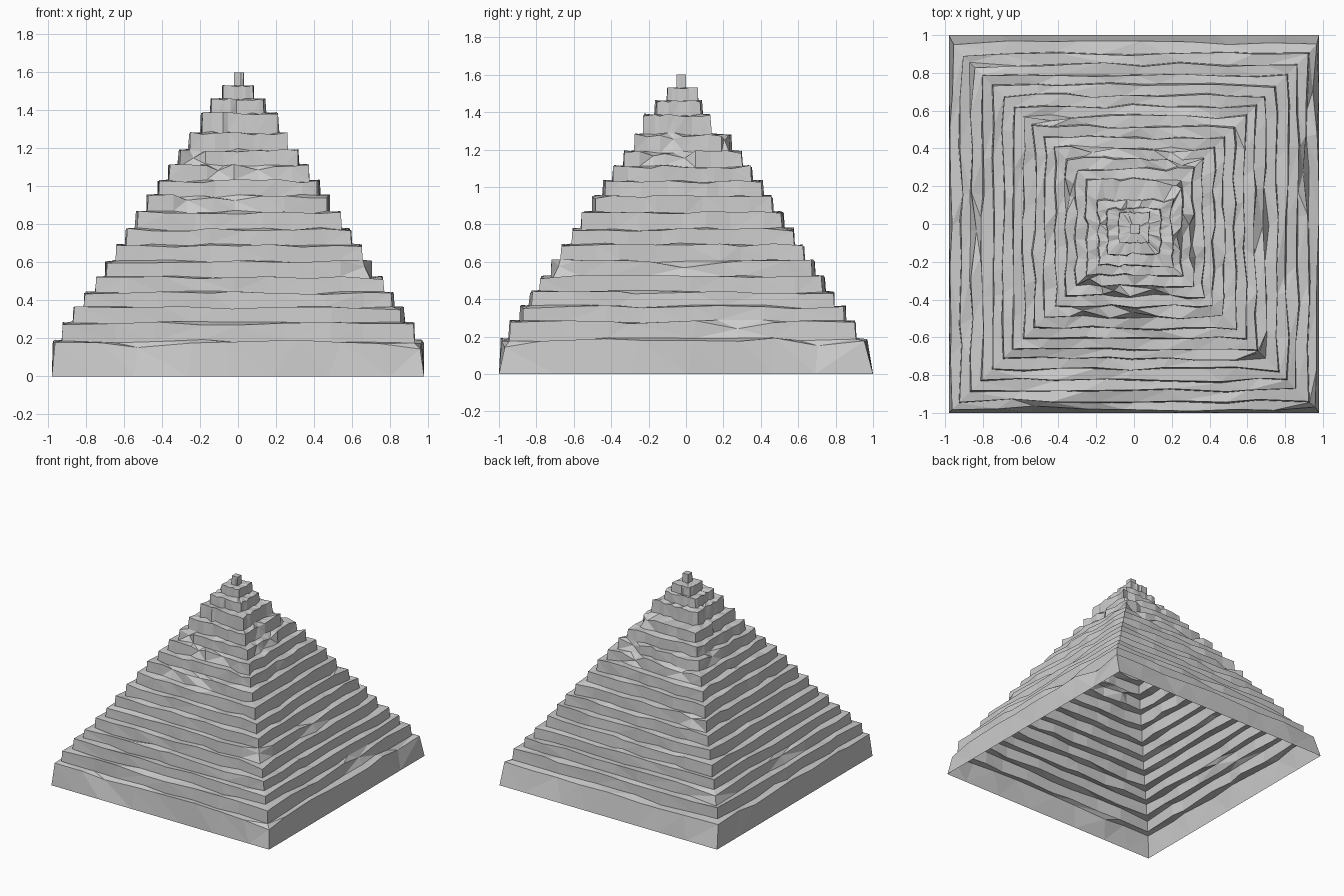
import bpy, bmesh, random

if "Cube" in bpy.data.objects:
    bpy.data.objects.remove(bpy.data.objects["Cube"])

random.seed(4)
N = 8  # segments along each side of a course

# Course tops (z) and extents: x min, x max, y min, y max
courses = [(0.185, -0.965, 0.975, -0.985, 0.96)]
tops = [0.28, 0.36, 0.44, 0.52, 0.605, 0.69, 0.775, 0.865, 0.95, 1.03, 1.11, 1.19, 1.28]
for i, z in enumerate(tops):
    h = 0.915 - i * 0.0555
    courses.append((z, -h, h + 0.005, -h - 0.02, h - 0.015))
courses += [(1.385, -0.19, 0.20, -0.22, 0.12),
            (1.46, -0.14, 0.14, -0.16, 0.08),
            (1.53, -0.08, 0.08, -0.10, 0.06),
            (1.60, -0.02, 0.03, -0.05, 0.00)]


def outline(ext):
    """Points around a rectangle with the outward direction of each."""
    x0, x1, y0, y1 = ext
    corners = [(x0, y0), (x1, y0), (x1, y1), (x0, y1)]
    outs = [(0, -1), (1, 0), (0, 1), (-1, 0)]
    pts = []
    for s in range(4):
        a, b = corners[s], corners[(s + 1) % 4]
        for k in range(N):
            t = k / N
            if k:
                t += random.uniform(-0.3, 0.3) / N
            o = outs[s]
            if k == 0:
                p = outs[s - 1]
                o = (o[0] + p[0], o[1] + p[1])
            pts.append((a[0] + (b[0] - a[0]) * t, a[1] + (b[1] - a[1]) * t, o))
    return pts


def ring(bm, pts, z, push, dz):
    verts = []
    for (x, y, o), d, e in zip(pts, push, dz):
        verts.append(bm.verts.new((max(-0.98, min(0.98, x + o[0] * d)),
                                   max(-1, min(1, y + o[1] * d)), z + e)))
    return verts


def bridge(bm, a, b):
    n = len(a)
    for i in range(n):
        j = (i + 1) % n
        bm.faces.new((a[i], a[j], b[j], b[i]))


bm = bmesh.new()

# Ground edge of the hollow shell
flat = [0] * (4 * N)
last = ring(bm, outline((-0.98, 0.98, -1, 1)), 0, flat, flat)

# Worn stone courses: riser, then tread to the foot of the next course
for i, (z, *ext) in enumerate(courses):
    amp = min(1, (ext[1] - ext[0]) / 0.4)
    pts = outline(ext)
    wear = [random.uniform(-0.011, 0.011) * amp for _ in pts]
    sag = [random.uniform(-0.012, 0.008) * amp for _ in pts]
    if i:
        foot = [w + random.uniform(0, 0.008) * amp for w in wear]
        lift = [random.uniform(-0.01, 0.01) * amp for _ in pts]
        base = ring(bm, pts, courses[i - 1][0], foot, lift)
        bridge(bm, last, base)
        last = base
    # chipped blocks along the upper edge
    for k in range(len(pts)):
        if random.random() < 0.06 and amp == 1:
            wear[k] -= 0.025
            sag[k] -= 0.03
    upper = ring(bm, pts, z, wear, sag if i < len(courses) - 1 else flat)
    bridge(bm, last, upper)
    last = upper
bm.faces.new(last)

bmesh.ops.triangulate(bm, faces=bm.faces[:])
bmesh.ops.recalc_face_normals(bm, faces=bm.faces[:])
mesh = bpy.data.meshes.new("stepped_pyramid")
bm.to_mesh(mesh)
bm.free()
obj = bpy.data.objects.new("stepped_pyramid", mesh)
bpy.context.collection.objects.link(obj)
